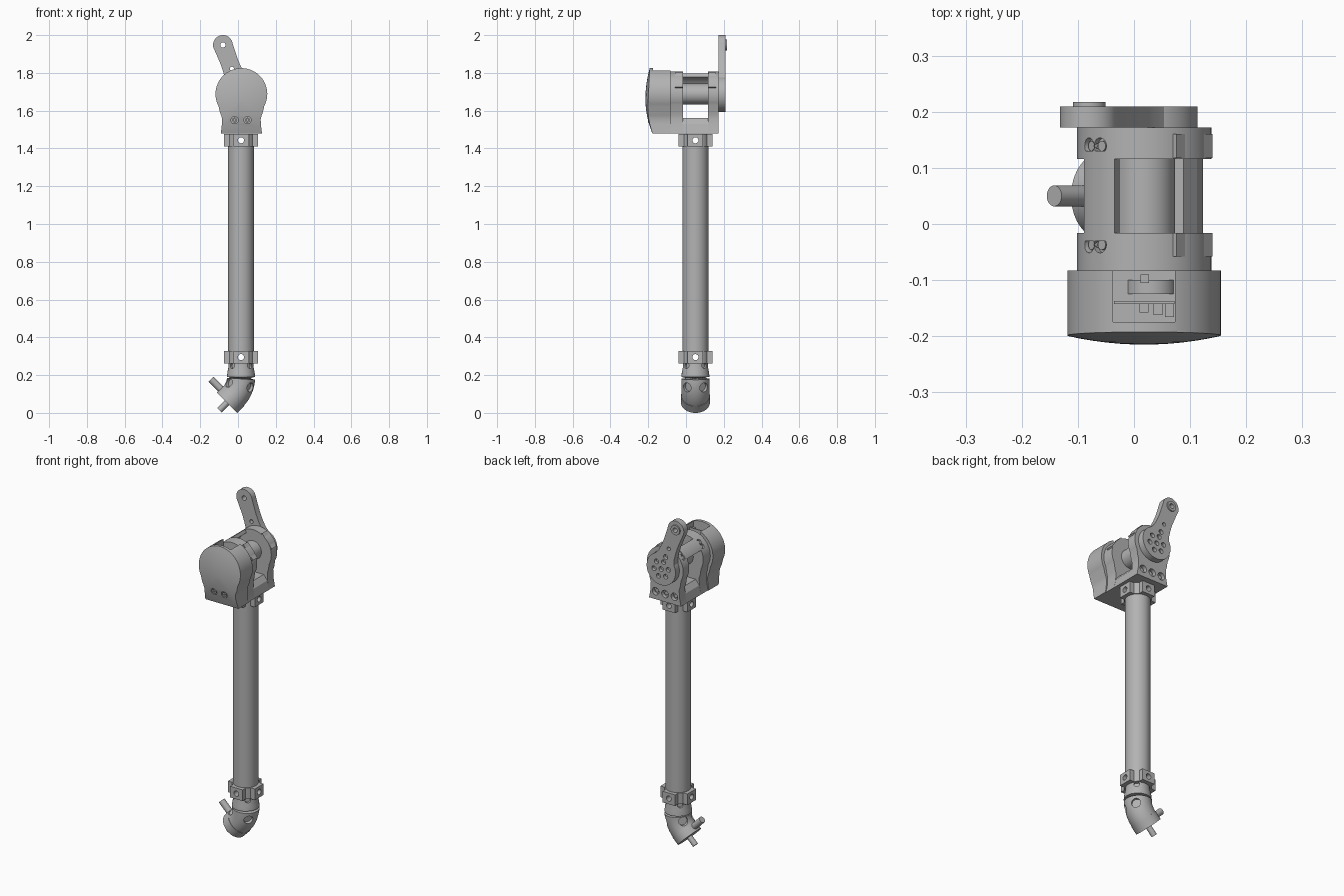
import bpy
from math import sin, cos, pi, radians, sqrt
from mathutils import Vector

cube = bpy.data.objects.get("Cube")
if cube:
    bpy.data.objects.remove(cube)

grey = bpy.data.materials.new("plain_grey")
grey.use_nodes = True
grey.diffuse_color = (0.45, 0.45, 0.45, 1)
grey.node_tree.nodes["Principled BSDF"].inputs["Base Color"].default_value = (0.45, 0.45, 0.45, 1)

TX, TY = 0.016, 0.05      # tube axis
HX, HZ = 0.018, 1.688     # joint axis
parts = []


def loft(name, rings):
    """Skin a list of equal-length point rings and cap both ends."""
    n = len(rings[0])
    faces = [(a * n + i, a * n + (i + 1) % n, (a + 1) * n + (i + 1) % n, (a + 1) * n + i)
             for a in range(len(rings) - 1) for i in range(n)]
    last = (len(rings) - 1) * n
    faces += [tuple(reversed(range(n))), tuple(range(last, last + n))]
    mesh = bpy.data.meshes.new(name)
    mesh.from_pydata([tuple(p) for r in rings for p in r], [], faces)
    mesh.materials.append(grey)
    obj = bpy.data.objects.new(name, mesh)
    bpy.context.collection.objects.link(obj)
    bpy.context.view_layer.objects.active = obj
    bpy.ops.object.select_all(action='DESELECT')
    obj.select_set(True)
    bpy.ops.object.mode_set(mode='EDIT')
    bpy.ops.mesh.select_all(action='SELECT')
    bpy.ops.mesh.normals_make_consistent(inside=False)
    bpy.ops.object.mode_set(mode='OBJECT')
    parts.append(obj)
    return obj


def ring(centre, axis, r, n=40):
    q = Vector(axis).to_track_quat('Z', 'Y')
    return [Vector(centre) + q @ Vector((r * cos(2 * pi * i / n), r * sin(2 * pi * i / n), 0))
            for i in range(n)]


def rod(name, a, b, r, n=40):
    axis = Vector(b) - Vector(a)
    return loft(name, [ring(a, axis, r, n), ring(b, axis, r, n)])


def prism(name, outline, y0, y1):
    return loft(name, [[(x, y, z) for x, z in outline] for y in (y0, y1)])


def box(name, x0, x1, y0, y1, z0, z1):
    return prism(name, [(x0, z0), (x1, z0), (x1, z1), (x0, z1)], y0, y1)


def cut(target, cutters):
    for c in cutters:
        mod = target.modifiers.new("cut", 'BOOLEAN')
        mod.operation, mod.solver, mod.object = 'DIFFERENCE', 'EXACT', c
        bpy.context.view_layer.objects.active = target
        bpy.ops.object.modifier_apply(modifier=mod.name)
        parts.remove(c)
        bpy.data.objects.remove(c)


def cross_holes(z):
    return [rod("cutter", (TX - .2, TY, z), (TX + .2, TY, z), .016, 24),
            rod("cutter", (TX, TY - .2, z), (TX, TY + .2, z), .016, 24)]


# Long tube with a four-lug clamp at each end
LOW, HIGH = .295, 1.443
tube = rod("tube", (TX, TY, .265), (TX, TY, 1.476), .068, 64)
cut(tube, cross_holes(LOW) + cross_holes(HIGH))
for label, z in (("lower", LOW), ("upper", HIGH)):
    h = .033
    collar = rod(label + "_clamp_ring", (TX, TY, z - h), (TX, TY, z + h), .074, 64)
    bars = [box(label + "_clamp_side_lugs", TX - .089, TX + .089, TY - .041, TY + .041, z - h, z + h),
            box(label + "_clamp_front_lugs", TX - .041, TX + .041, TY - .089, TY + .089, z - h, z + h)]
    for part in [collar] + bars:
        cut(part, cross_holes(z))

# Elbow bending 45 degrees to the right
BEND, TOP = .15, .19
rings = [ring((TX, TY, z), (0, 0, -1), r, 48) for z, r in ((.265, .065), (.245, .066), (.215, .072))]
for k in range(13):
    a = radians(45) * k / 12
    rings.append(ring((TX - BEND * (1 - cos(a)), TY, TOP - BEND * sin(a)), (-sin(a), 0, -cos(a)), .0745, 48))
down = Vector((-1, 0, -1)).normalized()
out = Vector((-1, 0, 1)).normalized()
end = Vector((-.058, TY, .054))
rings.append(ring(end - down * .005, down, .0745, 48))
elbow = loft("elbow", rings)
ports = []
for s in (-1, 1):
    for x, z in ((.066, .135), (-.05, .16)):
        p = Vector((x, TY + s * .045, z))
        d = (p - Vector((.008, TY, .15))).normalized()
        ports.append(rod("cutter", p - d * .02, p + d * .06, .025, 32))
    for t in (-1, 1):
        p = Vector((TX + t * .044, TY + s * .044, .25))
        d = Vector((t, s, 0)).normalized()
        ports.append(rod("cutter", p - d * .01, p + d * .05, .015, 24))
cut(elbow, ports)
rod("elbow_end_collar", end - down * .05, end, .0765, 48)
rod("end_pin", end, end + down * .056, .016, 24)
root = end - down * .028
rod("side_pin", root + out * .05, root + out * .147, .0187, 24)


# Keyhole-shaped outline shared by the cover and both arms
def keyhole(r, waist, base):
    start = radians(-28)
    pts = [(HX + r * cos(start + (pi - 2 * start) * i / 48), HZ + r * sin(start + (pi - 2 * start) * i / 48))
           for i in range(49)]
    k = r / .137
    side = [(.114 * k, 1.592), (.107 * k, 1.575), (waist, 1.555), (waist + .001, 1.53), (base, 1.478)]
    left = [(HX - x, z) for x, z in side]
    right = [(HX + x, z) for x, z in reversed(side)]
    return pts + left + right


# Motor cover with a domed front
outline = keyhole(.137, .102, .109)
rings = [[(x, -.083, z) for x, z in outline]]
for s in (1, .85, .7, .5, .3, .1):
    rings.append([(HX + (x - HX) * s, -.215 + s * s * ((x - HX) ** 2 + (z - 1.66) ** 2) / 1.2,
                   1.66 + (z - 1.66) * s) for x, z in outline])
cover = loft("motor_cover", rings)
cut(cover, [box("cutter", -.037, .073, -.175, -.05, 1.73, 1.9)] +
    [rod("cutter", (x, -.3, 1.55), (x, -.175, 1.55), .019, 32) for x in (-.018, .05)])
for x in (-.018, .05):
    screw = rod("cover_screw", (x, -.17, 1.55), (x, -.2, 1.55), .013, 24)
    cut(screw, [rod("cutter", (x, -.19, 1.55), (x, -.25, 1.55), .006, 6)])

# Circuit board and motor can inside the cover opening
box("circuit_board", -.036, .072, -.143, -.137, 1.72, 1.79)
for i, x in enumerate((.01, .035, .055)):
    box("board_chip", x, x + .016, -.158 - .004 * i, -.14, 1.73, 1.77 + .006 * i)
rod("motor_can", (.03, -.125, 1.71), (.03, -.1, 1.71), .045)
box("motor_tab", .012, .027, -.105, -.09, 1.73, 1.765)

# Front and back arms, joined by a base and a curved bridge
front_arm = prism("front_arm", keyhole(.12, .094, .105), -.084, -.016)
back_arm = prism("back_arm", keyhole(.12, .094, .105), .116, .172)
cut(back_arm, [rod("cutter", (HX + x, .15, 1.525), (HX + x, .25, 1.525), .022, 32) for x in (-.062, 0, .062)])
for x in (-.062, 0, .062):
    rod("base_screw", (HX + x, .14, 1.525), (HX + x, .16, 1.525), .012, 6)
prism("bracket_base", [(HX - .105, 1.478), (HX + .105, 1.478), (HX + .094, 1.53), (HX + .07, 1.56),
                       (HX - .07, 1.56), (HX - .094, 1.53)], -.05, .14)
arc = [radians(116 + 37 * i / 12) for i in range(13)]
prism("bridge", [(HX + .12 * cos(a), HZ + .12 * sin(a)) for a in arc] +
      [(HX + .1 * cos(a), HZ + .1 * sin(a)) for a in reversed(arc)], -.03, .13)
rod("joint_shaft", (HX, -.03, HZ), (HX, .13, HZ), .055, 48)

# Screw lugs on the upper left and recessed screws on the upper right
slope = Vector((.086, 0, .072)).normalized()
along = Vector((slope.z, 0, -slope.x))
hub = Vector((HX, 0, HZ))
for arm, y in ((front_arm, -.037), (back_arm, .139)):
    corners = [hub + slope * d + along * t for d, t in ((.08, -.05), (.117, -.05), (.117, .05), (.08, .05))]
    lug = prism("screw_lug", [(c.x, c.z) for c in corners], y - .021, y + .021)
    for t in (-.018, .018):
        p = hub + along * t + Vector((0, y, 0))
        holes = [rod("cutter", p + slope * .1, p + slope * .2, .008, 20)]
        cut(lug, holes)
    for a in (131, 145):
        d = Vector((cos(radians(a)), 0, sin(radians(a))))
        p = hub + Vector((0, y, 0))
        cut(arm, [rod("cutter", p + d * .108, p + d * .2, .0145, 24)])
        rod("arm_screw", p + d * .1, p + d * .115, .009, 20)

# Swinging lever behind the back arm
tip = Vector((-.08, 0, 1.948))
u = (tip - hub).normalized()
v = Vector((u.z, 0, -u.x))
flank = [(.07, .064), (.10, .054), (.14, .049), (.18, .047), (.23, .049)]
local = [(.095 * cos(a), .095 * sin(a)) for a in (radians(45 + 270 * i / 40) for i in range(41))]
local += [(p, -w) for p, w in flank]
reach = (tip - hub).length
local += [(reach + .052 * cos(a), .052 * sin(a)) for a in (radians(-100 + 200 * i / 28) for i in range(29))]
local += [(p, w) for p, w in reversed(flank)]
lever = prism("lever", [((hub + u * p + v * w).x, (hub + u * p + v * w).z) for p, w in local], .172, .209)


def bore(p, w, r, y0=.1):
    c = hub + u * p + v * w
    return rod("cutter", (c.x, y0, c.z), (c.x, .3, c.z), r, 24)


ringed = [(.048 * cos(pi * i / 3), .048 * sin(pi * i / 3)) for i in range(6)]
cut(lever, [bore(reach, 0, .014), bore(.143, 0, .011)] +
    [bore(p, w, .014, .19) for p, w in ringed + [(0, 0), (.085, 0)]])
boss = rod("lever_tip_boss", (tip.x, .2, tip.z), (tip.x, .217, tip.z), .029, 32)
cut(boss, [bore(reach, 0, .014)])

# Smooth round surfaces, keep sharp edges
bpy.ops.object.select_all(action='DESELECT')
for obj in parts:
    obj.select_set(True)
bpy.context.view_layer.objects.active = parts[0]
bpy.ops.object.shade_smooth_by_angle(angle=radians(25))
